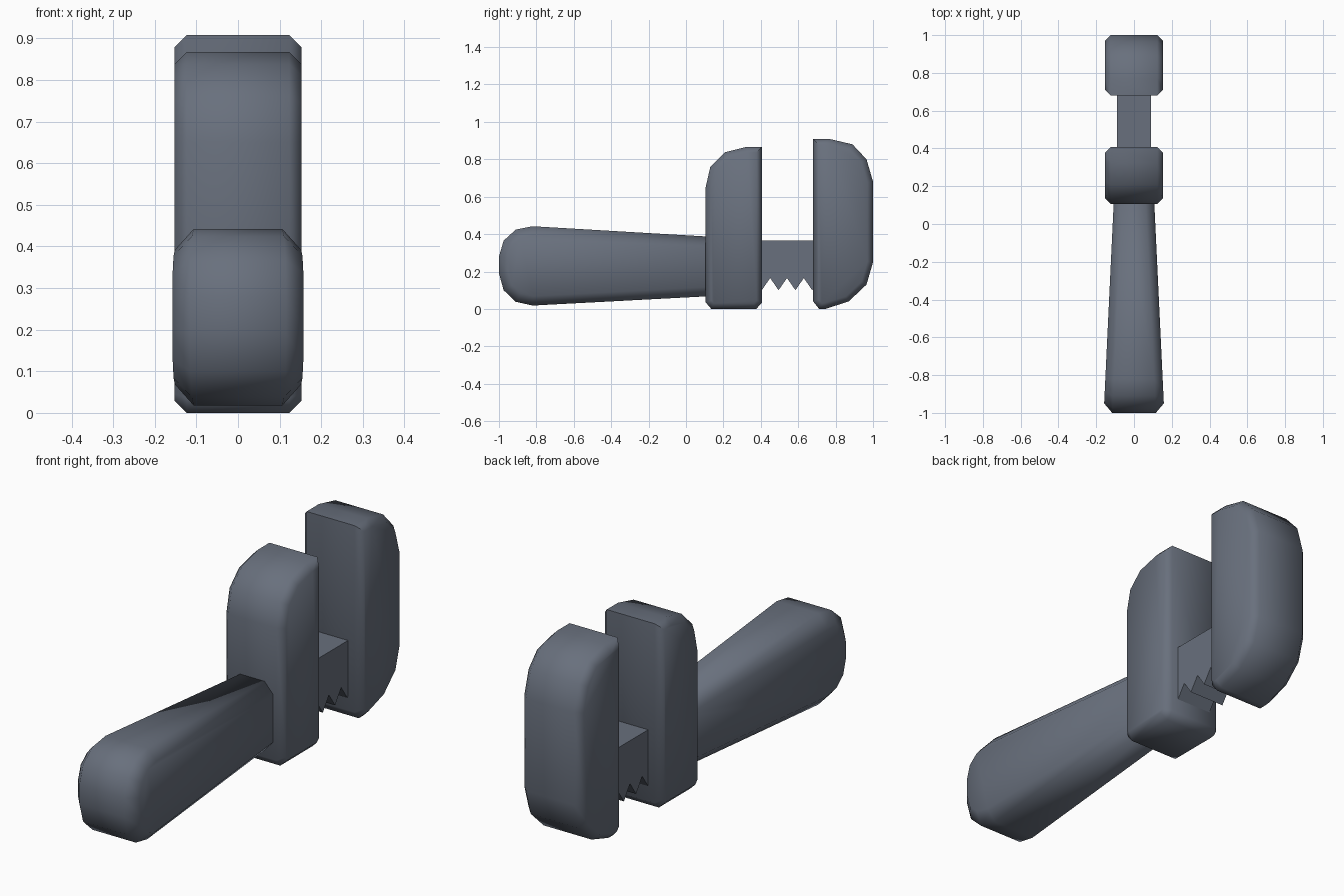
import bpy, bmesh, math
from mathutils import Vector

if "Cube" in bpy.data.objects:
    bpy.data.objects.remove(bpy.data.objects["Cube"])

# Dark blue-grey steel shared by all parts
steel = bpy.data.materials.new("dark_steel")
steel.diffuse_color = (0.14, 0.162, 0.205, 1)
steel.use_nodes = True
steel.node_tree.nodes["Principled BSDF"].inputs["Base Color"].default_value = steel.diffuse_color


def inset(pts, d):
    """Mitred inward offset of a convex counter-clockwise profile."""
    out = []
    for i, p in enumerate(pts):
        p = Vector(p)
        a = (p - Vector(pts[i - 1])).normalized()
        b = (Vector(pts[(i + 1) % len(pts)]) - p).normalized()
        na, nb = Vector((-a.y, a.x)), Vector((-b.y, b.x))
        out.append(p + (na + nb) * d / (1 + na.dot(nb)))
    return out


def slab(name, pts, half_width, cx=0, cz=0):
    """Side profile (y, z) spanned across x, with chamfered rims."""
    rings = [(pts, -1, cx), (pts, 1, cx)]
    if cx:
        inner = inset(pts, cz)
        rings = [(inner, -1, 0)] + rings + [(inner, 1, 0)]
    bm = bmesh.new()
    loops = [[bm.verts.new((s * (half_width(y) - c), y, z)) for y, z in ring]
             for ring, s, c in rings]
    n = len(pts)
    for a, b in zip(loops, loops[1:]):
        for i in range(n):
            j = (i + 1) % n
            bm.faces.new((a[i], a[j], b[j], b[i]))
    bm.faces.new(loops[0])
    bm.faces.new(loops[-1])
    bmesh.ops.recalc_face_normals(bm, faces=bm.faces)
    me = bpy.data.meshes.new(name)
    bm.to_mesh(me)
    bm.free()
    me.materials.append(steel)
    ob = bpy.data.objects.new(name, me)
    bpy.context.collection.objects.link(ob)
    bpy.ops.object.select_all(action='DESELECT')
    ob.select_set(True)
    bpy.context.view_layer.objects.active = ob
    bpy.ops.object.shade_smooth_by_angle(angle=math.radians(55))
    return ob


# Tapered handle, running slightly into the fixed jaw
handle = [(0.2, 0.072), (0.2, 0.382), (-0.82, 0.442), (-0.91, 0.424),
          (-0.975, 0.365), (-1.0, 0.28), (-1.0, 0.19), (-0.975, 0.10),
          (-0.91, 0.038), (-0.82, 0.018)]
slab("handle", handle, lambda y: 0.108 - 0.05 * (y - 0.1) / 1.05, 0.045, 0.05)

# Fixed jaw: rounded on the handle side, flat on the gripping side
fixed = [(0.105, 0.035), (0.135, 0.0), (0.375, 0.0), (0.407, 0.033),
         (0.407, 0.867), (0.325, 0.867), (0.21, 0.838), (0.13, 0.76), (0.105, 0.65)]
slab("fixed_jaw", fixed, lambda y: 0.153, 0.03, 0.03)

# Sliding jaw: flat on the gripping side, rounded at the outer end
sliding = [(0.68, 0.04), (0.712, 0.0), (0.745, 0.0), (0.87, 0.04), (0.965, 0.13),
           (1.0, 0.25), (1.0, 0.68), (0.965, 0.80), (0.89, 0.88),
           (0.77, 0.908), (0.68, 0.908)]
slab("sliding_jaw", sliding, lambda y: 0.153, 0.03, 0.03)

# Toothed bar joining the jaws
teeth = [(0.36 + 0.045 * i, 0.165 if i % 2 == 0 else 0.10) for i in range(9)]
slab("toothed_bar", teeth + [(0.72, 0.365), (0.36, 0.365)], lambda y: 0.09)
